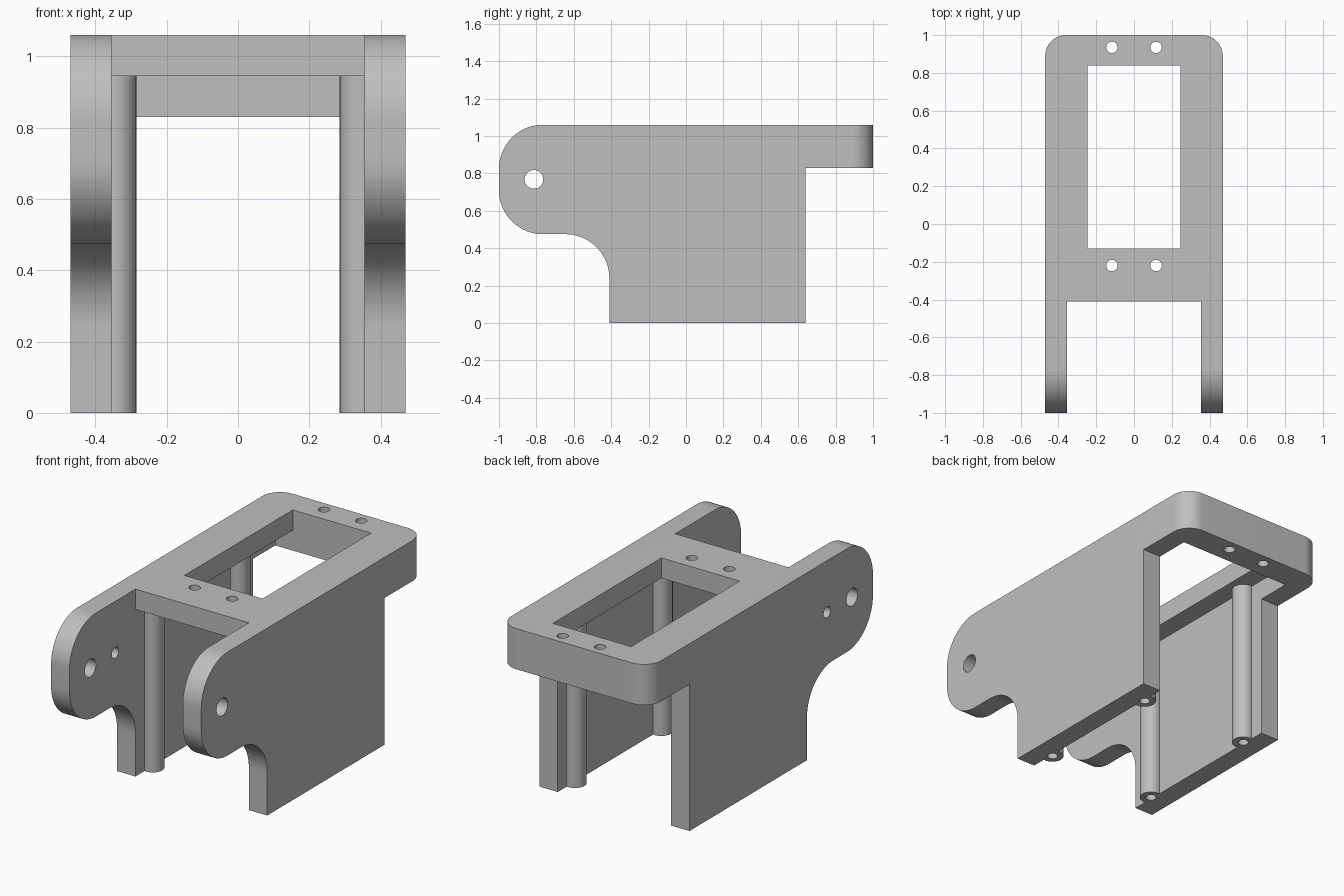
import bpy
import bmesh
from math import cos, sin, radians, pi
from mathutils import Vector

cube = bpy.data.objects.get("Cube")
if cube:
    bpy.data.objects.remove(cube, do_unlink=True)

HALF, INNER, TOP = 0.47, 0.355, 1.06
FRONT_EDGE, BAR_FRONT = -0.41, 0.84

grey = bpy.data.materials.new("plain grey")
grey.use_nodes = True
grey.diffuse_color = (0.52, 0.52, 0.52, 1)
grey.node_tree.nodes["Principled BSDF"].inputs["Base Color"].default_value = grey.diffuse_color


def arc(cx, cy, r, start, end, steps=20):
    angles = [radians(start + (end - start) * i / steps) for i in range(steps + 1)]
    return [(cx + r * cos(a), cy + r * sin(a)) for a in angles]


def prism(name, outline, axis, low, high):
    """Extrude a closed outline along x (outline in y, z) or z (outline in x, y)."""
    place = (lambda a, b: (low, a, b)) if axis == "x" else (lambda a, b: (a, b, low))
    direction = Vector((1, 0, 0)) if axis == "x" else Vector((0, 0, 1))
    bm = bmesh.new()
    face = bm.faces.new([bm.verts.new(place(a, b)) for a, b in outline])
    extruded = bmesh.ops.extrude_face_region(bm, geom=[face])["geom"]
    moved = [v for v in extruded if isinstance(v, bmesh.types.BMVert)]
    bmesh.ops.translate(bm, vec=direction * (high - low), verts=moved)
    bmesh.ops.recalc_face_normals(bm, faces=bm.faces)
    mesh = bpy.data.meshes.new(name)
    bm.to_mesh(mesh)
    bm.free()
    mesh.materials.append(grey)
    obj = bpy.data.objects.new(name, mesh)
    bpy.context.collection.objects.link(obj)
    return obj


def box(name, x, y0, y1, z0, z1):
    return prism(name, [(-x, y0), (x, y0), (x, y1), (-x, y1)], "z", z0, z1)


def rod(name, a, b, r, axis, low, high):
    return prism(name, arc(a, b, r, 0, 360, 40)[:-1], axis, low, high)


def combine(target, tool, operation):
    mod = target.modifiers.new("combine", "BOOLEAN")
    mod.operation, mod.solver, mod.object = operation, "EXACT", tool
    bpy.context.view_layer.objects.active = target
    bpy.ops.object.modifier_apply(modifier=mod.name)
    bpy.data.objects.remove(tool, do_unlink=True)


# Side silhouette: rounded front lugs, curved step, legs and rear overhang
side = (arc(-0.765, 0.825, 0.235, 90, 180) + arc(-0.765, 0.71, 0.235, 180, 270)
        + arc(-0.645, 0.24, 0.235, 90, 0)
        + [(FRONT_EDGE, 0), (0.64, 0), (0.64, 0.83), (1, 0.83), (1, TOP)])
body = prism("bracket_body", side, "x", -HALF, HALF)

# Rounded rear corners seen in plan
r = 0.11
plan = ([(-HALF, -1.2), (HALF, -1.2)] + arc(HALF - r, 1 - r, r, 0, 90)
        + arc(r - HALF, 1 - r, r, 90, 180))
combine(body, prism("plan_cutter", plan, "z", -0.2, 1.3), "INTERSECT")

# Space under the top plate, gap between the lugs, and window
combine(body, box("channel_cutter", INNER, -1.3, BAR_FRONT, -0.2, 0.945), "DIFFERENCE")
combine(body, box("lug_gap_cutter", INNER, -1.3, FRONT_EDGE, 0.5, 1.3), "DIFFERENCE")
combine(body, box("window_cutter", 0.245, -0.13, BAR_FRONT, 0.9, 1.3), "DIFFERENCE")

# Screw posts along the inner walls, each with a blind hole from below
for x in (-0.345, 0.345):
    for y in (-0.27, 0.5):
        combine(body, rod("post", x, y, 0.06, "z", 0, 1.0), "UNION")
        combine(body, rod("screw_hole", x, y, 0.028, "z", -0.1, 0.4), "DIFFERENCE")

# Holes through the top plate
for x in (-0.117, 0.117):
    for y in (-0.22, 0.935):
        combine(body, rod("plate_hole", x, y, 0.03, "z", 0.7, 1.3), "DIFFERENCE")

# Pivot hole through both lugs, small hole through the right lug only
combine(body, rod("pivot_hole", -0.813, 0.768, 0.05, "x", -0.6, 0.6), "DIFFERENCE")
combine(body, rod("small_hole", -0.59, 0.768, 0.031, "x", -0.6, 0), "DIFFERENCE")

# Smooth curves with crisp edges
bpy.ops.object.select_all(action="DESELECT")
body.select_set(True)
bpy.context.view_layer.objects.active = body
bpy.ops.object.shade_smooth_by_angle(angle=pi / 6)
